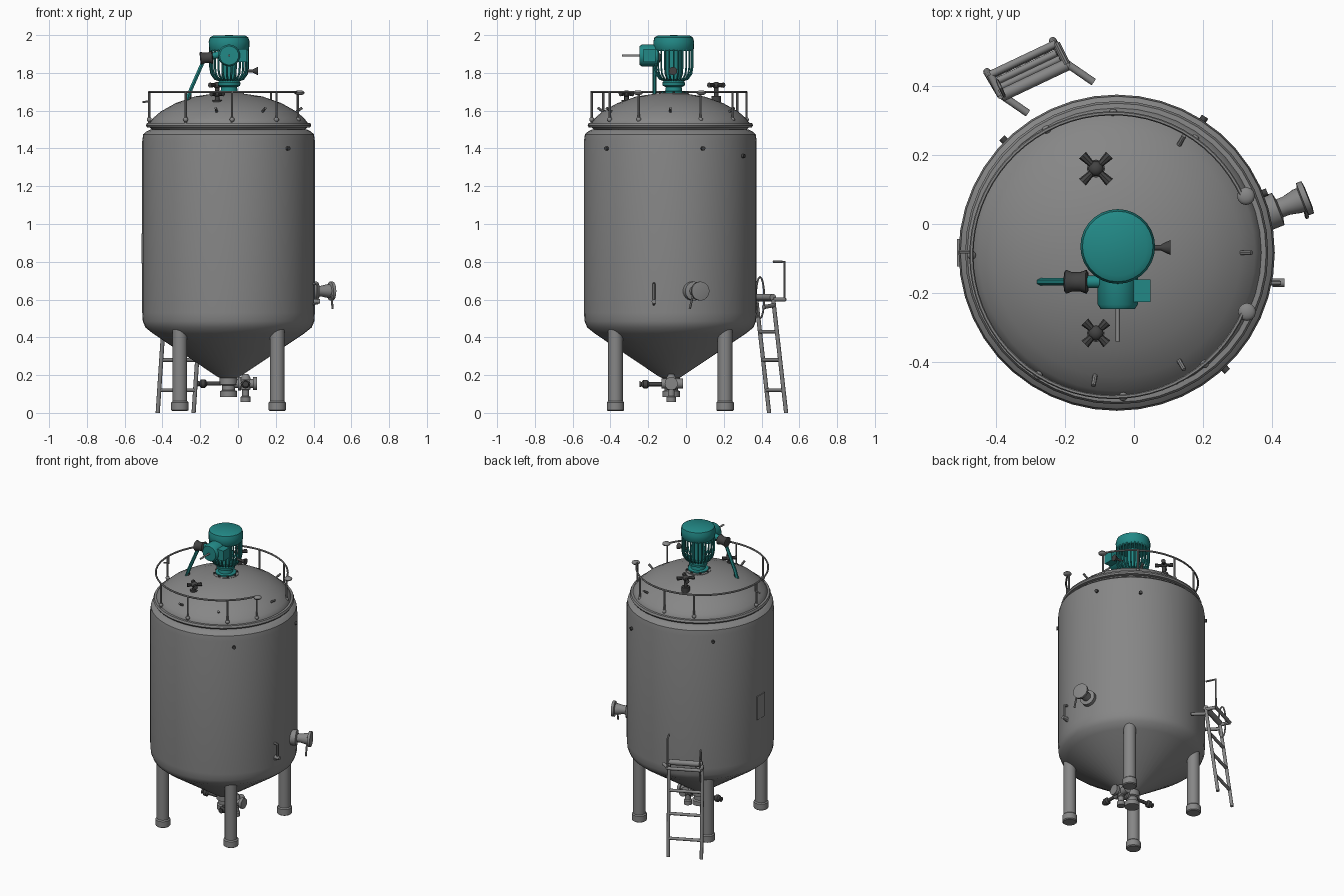
import bpy, bmesh, math
from mathutils import Vector

if "Cube" in bpy.data.objects:
    bpy.data.objects.remove(bpy.data.objects["Cube"])

CX, CY = -0.05, -0.083          # tank axis


def material(name, rgb):
    m = bpy.data.materials.new(name)
    m.diffuse_color = (*rgb, 1)
    m.use_nodes = True
    m.node_tree.nodes["Principled BSDF"].inputs["Base Color"].default_value = m.diffuse_color
    return m


STEEL = material("grey_steel", (0.24, 0.24, 0.24))
TEAL = material("teal_paint", (0.016, 0.25, 0.24))
DARK = material("dark_grey", (0.055, 0.055, 0.055))


def finish(name, mesh, mat):
    mesh.materials.clear()
    mesh.materials.append(mat)
    ob = bpy.data.objects.new(name, mesh)
    bpy.context.collection.objects.link(ob)
    return ob


def lathe(name, profile, base, mat, axis=(0, 0, 1), seg=24):
    """Spin (radius, height) points about an axis through base."""
    bm = bmesh.new()
    q = Vector(axis).to_track_quat('Z', 'Y')
    rings = []
    for r, h in profile:
        n = 1 if r == 0 else seg
        rings.append([bm.verts.new(q @ Vector((r * math.cos(2 * math.pi * i / seg),
                      r * math.sin(2 * math.pi * i / seg), h)) + Vector(base)) for i in range(n)])
    for a, b in zip(rings, rings[1:]):
        for i in range(seg):
            j = (i + 1) % seg
            vs = [a[i % len(a)], a[j % len(a)], b[j % len(b)], b[i % len(b)]]
            vs = list(dict.fromkeys(vs))
            if len(vs) > 2:
                bm.faces.new(vs)
    for ring in (rings[0], rings[-1]):
        if len(ring) > 1:
            bm.faces.new(ring)
    bmesh.ops.recalc_face_normals(bm, faces=bm.faces)
    me = bpy.data.meshes.new(name)
    bm.to_mesh(me)
    bm.free()
    return finish(name, me, mat)


def rod(name, a, b, r, mat, r2=None, seg=12):
    d = Vector(b) - Vector(a)
    return lathe(name, [(r, 0), (r if r2 is None else r2, d.length)], a, mat, d, seg)


def ball(name, c, r, mat, flat=1.0):
    pts = [(r * math.sin(math.pi * i / 8) if 0 < i < 8 else 0, -r * flat * math.cos(math.pi * i / 8))
           for i in range(9)]
    return lathe(name, pts, c, mat, seg=12)


def tube(name, pts, r, mat, cyclic=False):
    cu = bpy.data.curves.new(name, 'CURVE')
    cu.dimensions = '3D'
    cu.bevel_depth, cu.bevel_resolution, cu.use_fill_caps = r, 1, True
    sp = cu.splines.new('POLY')
    sp.points.add(len(pts) - 1)
    for p, c in zip(sp.points, pts):
        p.co = (*c, 1)
    sp.use_cyclic_u = cyclic
    tmp = bpy.data.objects.new(name + "_path", cu)
    me = bpy.data.meshes.new_from_object(tmp)
    bpy.data.objects.remove(tmp)
    return finish(name, me, mat)


def box(name, c, size, mat):
    bm = bmesh.new()
    bmesh.ops.create_cube(bm, size=1)
    for v in bm.verts:
        v.co = Vector([v.co[i] * size[i] + c[i] for i in range(3)])
    me = bpy.data.meshes.new(name)
    bm.to_mesh(me)
    bm.free()
    return finish(name, me, mat)


def polar(r, deg, z, cx=CX, cy=CY):
    a = math.radians(deg)
    return Vector((cx + r * math.cos(a), cy + r * math.sin(a), z))


# Tank shell, lid flange and domed lid
lathe("tank_body", [(0.045, 0.185), (0.06, 0.192), (0.40, 0.42), (0.44, 0.452), (0.454, 0.485),
                    (0.457, 0.53), (0.457, 1.44), (0.452, 1.475), (0.435, 1.49), (0.415, 1.50)],
      (CX, CY, 0), STEEL, seg=44)
lathe("lid_flange", [(0.40, 1.495), (0.415, 1.51), (0.432, 1.512), (0.438, 1.522), (0.432, 1.535),
                     (0.40, 1.537)], (CX, CY, 0), STEEL, seg=44)
lathe("domed_lid", [(0.42, 1.52), (0.418, 1.537), (0.40, 1.56), (0.36, 1.595), (0.28, 1.64),
                    (0.18, 1.675), (0.08, 1.69), (0, 1.692)], (CX, CY, 0), STEEL, seg=44)

# Legs
for sx in (-1, 1):
    for sy in (-1, 1):
        lathe("leg", [(0.04, 0.01), (0.046, 0.015), (0.046, 0.055), (0.039, 0.062), (0.039, 0.45)],
              (CX + sx * 0.258, CY + sy * 0.29, 0), STEEL)
        ob = bpy.context.collection.objects[-1]

# Guard rail with gap on the right side
arc = [polar(0.41, 24 + i * 313 / 60, 1.70, -0.06, -0.09) for i in range(61)]
tube("guard_rail", arc, 0.006, STEEL)
for a in (24, 55, 90, 118, 180, 238, 274, 310, 337):
    p = polar(0.41, a, 1.70, -0.06, -0.09)
    rod("rail_post", (p.x, p.y, 1.53), p, 0.006, STEEL, seg=8)
    ball("post_base", (p.x, p.y, 1.553), 0.013, STEEL)
for a in (24, 337):
    ball("rail_end_pad", polar(0.42, a, 1.695, -0.06, -0.09), 0.026, STEEL, 0.5)
tube("rail_hook", [(-0.47, -0.08, 1.70), (-0.47, -0.08, 1.65), (-0.505, -0.08, 1.645)], 0.006, STEEL)
for a in (0, -60, -100, 60):
    d = polar(0.36, a, 1.595)
    rod("lid_stub", d, polar(0.39, a, 1.615), 0.007, STEEL, seg=8)

# Motor: cap, open rib cage, core and neck
MX, MY = -0.047, -0.065
lathe("motor_cap", [(0.098, 1.915), (0.106, 1.925), (0.108, 1.965), (0.102, 1.988), (0.085, 1.997),
                    (0, 2.0)], (MX, MY, 0), TEAL, seg=28)
for i in range(26):
    pts = [polar(r, i * 360 / 26, z, MX, MY) for r, z in
           ((0.1, 1.925), (0.1, 1.83), (0.094, 1.795), (0.075, 1.768), (0.04, 1.757))]
    tube("motor_rib", pts, 0.0055, TEAL)
rod("motor_core", (MX, MY, 1.75), (MX, MY, 1.92), 0.04, TEAL)
lathe("motor_neck", [(0.065, 1.69), (0.065, 1.702), (0.045, 1.705), (0.042, 1.725), (0.058, 1.732),
                     (0.06, 1.748), (0.05, 1.762), (0.03, 1.768)], (MX, MY, 0), TEAL)
lathe("motor_base", [(0.08, 1.675), (0.08, 1.692), (0.06, 1.694)], (MX, MY, 0), STEEL)
for i in range(8):
    p = polar(0.07, i * 45, 1.685, MX, MY)
    rod("base_bolt", p, p + Vector((0, 0, 0.016)), 0.008, DARK, seg=6)

# Gear housing on the motor front, with shaft and side box
lathe("gear_housing", [(0.058, 0), (0.058, 0.085), (0.05, 0.097), (0, 0.098)],
      (MX, -0.148, 1.892), TEAL, (0, -1, 0))
box("terminal_box", (0.02, -0.193, 1.892), (0.056, 0.065, 0.07), TEAL)
rod("gear_shaft", (MX, -0.24, 1.892), (MX, -0.34, 1.892), 0.006, STEEL)

# Strut with dark clamp
tube("strut", [(-0.28, -0.167, 1.62), (-0.255, -0.167, 1.70), (-0.18, -0.167, 1.87)], 0.011, TEAL)
rod("strut_foot", (-0.27, -0.167, 1.63), (-0.255, -0.167, 1.675), 0.008, DARK)
lathe("strut_clamp", [(0.028, -0.034), (0.035, -0.03), (0.028, -0.012), (0.028, 0.012), (0.035, 0.03),
                      (0.028, 0.034)], (-0.167, -0.167, 1.88), DARK, (1, 0, 0.1), 16)
rod("clamp_link", (-0.15, -0.167, 1.885), (-0.09, -0.167, 1.90), 0.018, TEAL)


# Cross-handled valves
def cross_valve(c, stem_to, r):
    c, axis = Vector(c), Vector(stem_to) - Vector(c)
    rod("valve_stem", c, stem_to, 0.012, DARK)
    rod("valve_collar", c + axis * 0.55, stem_to, 0.026, DARK)
    ball("valve_hub", c, 0.022, DARK, 0.8)
    u = axis.orthogonal().normalized()
    v = axis.normalized().cross(u)
    for d in (u, -u, v, -v):
        rod("valve_arm", c, c + d * r, 0.007, DARK, 0.014, 8)


cross_valve((-0.11, 0.16, 1.735), (-0.11, 0.16, 1.63), 0.055)
cross_valve((-0.11, -0.315, 1.69), (-0.11, -0.315, 1.63), 0.045)
rod("motor_knob_stem", (0.04, -0.068, 1.81), (0.085, -0.068, 1.81), 0.008, DARK)
rod("motor_knob", (0.08, -0.068, 1.81), (0.106, -0.068, 1.81), 0.01, DARK, 0.022)

# Side nozzle with flange and hanging handle
nd = Vector((0.93, 0.37, 0)).normalized()
n0 = Vector((0.37, 0.025, 0.645))
lathe("side_nozzle", [(0.05, 0), (0.05, 0.05), (0.028, 0.055), (0.028, 0.075), (0.036, 0.11),
                      (0.036, 0.122), (0.05, 0.126), (0.05, 0.142), (0.03, 0.145)], n0, STEEL, nd)
tube("nozzle_handle", [n0 + nd * 0.12, (0.497, 0.035, 0.615), (0.5, 0.02, 0.55)], 0.006, STEEL)

# Level gauge and small probes on the shell
tube("level_gauge", [(0.39, -0.17, 0.685), (0.42, -0.17, 0.68), (0.42, -0.17, 0.58), (0.39, -0.17, 0.575)],
     0.008, STEEL)
rod("gauge_tap", (0.40, -0.17, 0.59), (0.435, -0.17, 0.59), 0.012, STEEL)
for a, z in ((-47, 1.40), (22, 1.40), (57, 1.36), (135, 1.40)):
    rod("shell_probe", polar(0.44, a, z), polar(0.469, a, z), 0.011, DARK)
box("name_plate_blank", (CX - 0.457, CY, 0.87), (0.008, 0.08, 0.16), STEEL)

# Bottom outlet and valve group
lathe("outlet_pipe", [(0.046, 0.085), (0.046, 0.115), (0.035, 0.12), (0.035, 0.145), (0.047, 0.15),
                      (0.047, 0.2)], (CX, -0.078, 0), STEEL)
rod("cross_pipe", (-0.05, -0.078, 0.155), (0.09, -0.078, 0.155), 0.024, STEEL)
rod("cross_pipe_cap", (0.08, -0.078, 0.155), (0.1, -0.078, 0.155), 0.035, STEEL)
rod("cross_pipe_flange", (0.0, -0.078, 0.155), (0.015, -0.078, 0.155), 0.036, STEEL)
lathe("drain_pipe", [(0.026, 0.058), (0.026, 0.085), (0.018, 0.09), (0.018, 0.12), (0.026, 0.125),
                     (0.026, 0.185), (0.015, 0.205)], (0.04, -0.078, 0), STEEL)
rod("valve_body", (0.04, -0.13, 0.155), (0.04, -0.015, 0.155), 0.026, STEEL)
for a, d in (((0.04, -0.12, 0.152), (0, -1, 0)), ((-0.09, -0.078, 0.155), (-1, 0, 0))):
    a, d = Vector(a), Vector(d)
    rod("handle_bar", a, a + d * 0.12, 0.011, DARK)
    lathe("handle_grip", [(0.012, 0.075), (0.023, 0.085), (0.023, 0.105), (0.012, 0.115), (0.016, 0.125)],
          a, DARK, d, 12)

# Ladder: two leaning rails, rungs, platform and hand holds
left0, right0 = Vector((-0.425, 0.44, 0)), Vector((-0.235, 0.53, 0))
lean = Vector((0.04, -0.068, 0.60))
for p in (left0, right0):
    rod("ladder_rail", p, p + lean, 0.011, STEEL)
    rod("ladder_stay", p + lean * 0.95, p + lean * 0.95 + Vector((0.08, -0.055, -0.01)), 0.011, STEEL)
for z in (0.12, 0.28, 0.43):
    rod("ladder_rung", left0 + lean * z / 0.6, right0 + lean * z / 0.6, 0.01, STEEL)
rod("top_step", left0 + lean * 1.02, right0 + lean * 1.02, 0.018, STEEL)
out = Vector((-0.03, 0.06, 0))
a, b = left0 + lean + out, right0 + lean + out
rod("platform_bar", a, b, 0.011, STEEL)
for p in (left0, right0):
    rod("platform_side", p + lean, p + lean + out, 0.011, STEEL)
up = Vector((0, 0, 0.2))
tube("hand_hold", [b, b + up, b + up - out], 0.007, STEEL)
loop_c = left0 + lean + Vector((0, 0.02, 0.01))
tube("hand_loop", [loop_c + Vector((-0.01 * math.cos(t), 0.022 * math.cos(t), 0.11 * math.sin(t)))
                   for t in [i * math.pi / 8 for i in range(16)]], 0.005, STEEL, True)

# Smooth shading with crisp edges
for ob in bpy.context.collection.objects:
    ob.select_set(True)
bpy.context.view_layer.objects.active = bpy.context.collection.objects["tank_body"]
bpy.ops.object.shade_smooth_by_angle(angle=math.radians(38))
